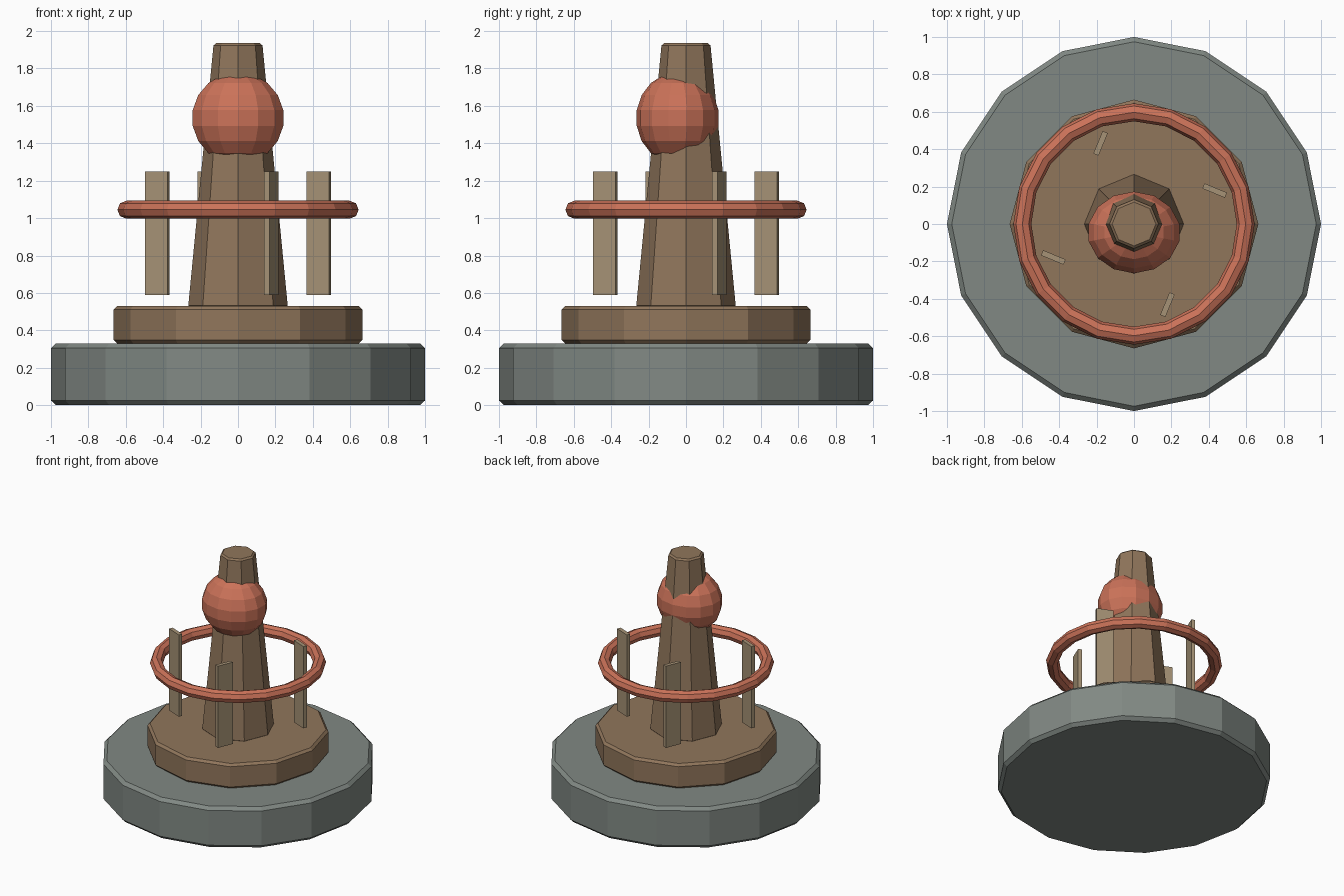
import bpy
from math import radians, cos, sin

if "Cube" in bpy.data.objects:
    bpy.data.objects.remove(bpy.data.objects["Cube"])


def material(name, rgb):
    m = bpy.data.materials.new(name)
    m.diffuse_color = (*rgb, 1)
    m.use_nodes = True
    m.node_tree.nodes["Principled BSDF"].inputs["Base Color"].default_value = m.diffuse_color
    return m


stone = material("stone", (0.22, 0.25, 0.23))
wood = material("wood", (0.28, 0.18, 0.105))
pale_wood = material("pale_wood", (0.38, 0.29, 0.18))
coral = material("coral", (0.60, 0.17, 0.10))


def finish(name, mat, bevel=0):
    ob = bpy.context.object
    ob.name = name
    ob.data.materials.append(mat)
    if bevel:
        mod = ob.modifiers.new("bevel", 'BEVEL')
        mod.width = bevel
        mod.segments = 1
        mod.limit_method = 'ANGLE'
        mod.angle_limit = radians(50)
    return ob


def tapered(name, sides, r1, r2, z1, z2, mat, bevel):
    bpy.ops.mesh.primitive_cone_add(vertices=sides, radius1=r1, radius2=r2,
                                    depth=z2 - z1, location=(0, 0, (z1 + z2) / 2))
    return finish(name, mat, bevel)


# stepped pedestal and tapering post
tapered("base", 16, 1.0, 1.0, 0, 0.33, stone, 0.025)
tapered("step", 12, 0.665, 0.665, 0.33, 0.53, wood, 0.018)
tapered("post", 8, 0.267, 0.13, 0.52, 1.935, wood, 0.012)

# ball set slightly forward on the post
bpy.ops.mesh.primitive_uv_sphere_add(segments=14, ring_count=9, radius=1,
                                     location=(0, -0.045, 1.535))
bpy.context.object.scale = (0.252, 0.222, 0.245)
finish("ball", coral)

# horizontal hoop
bpy.ops.mesh.primitive_torus_add(major_segments=20, minor_segments=8,
                                 major_radius=0.597, minor_radius=0.048,
                                 location=(0, 0, 1.045))
finish("hoop", coral)

# four upright slats around the post
for i in range(4):
    a = radians(22.5 + 90 * i)
    bpy.ops.mesh.primitive_cube_add(size=1, location=(0.467 * cos(a), 0.467 * sin(a), 0.92),
                                    rotation=(0, 0, a - radians(45)))
    bpy.context.object.scale = (0.13, 0.03, 0.66)
    finish(f"slat_{i + 1}", pale_wood)
